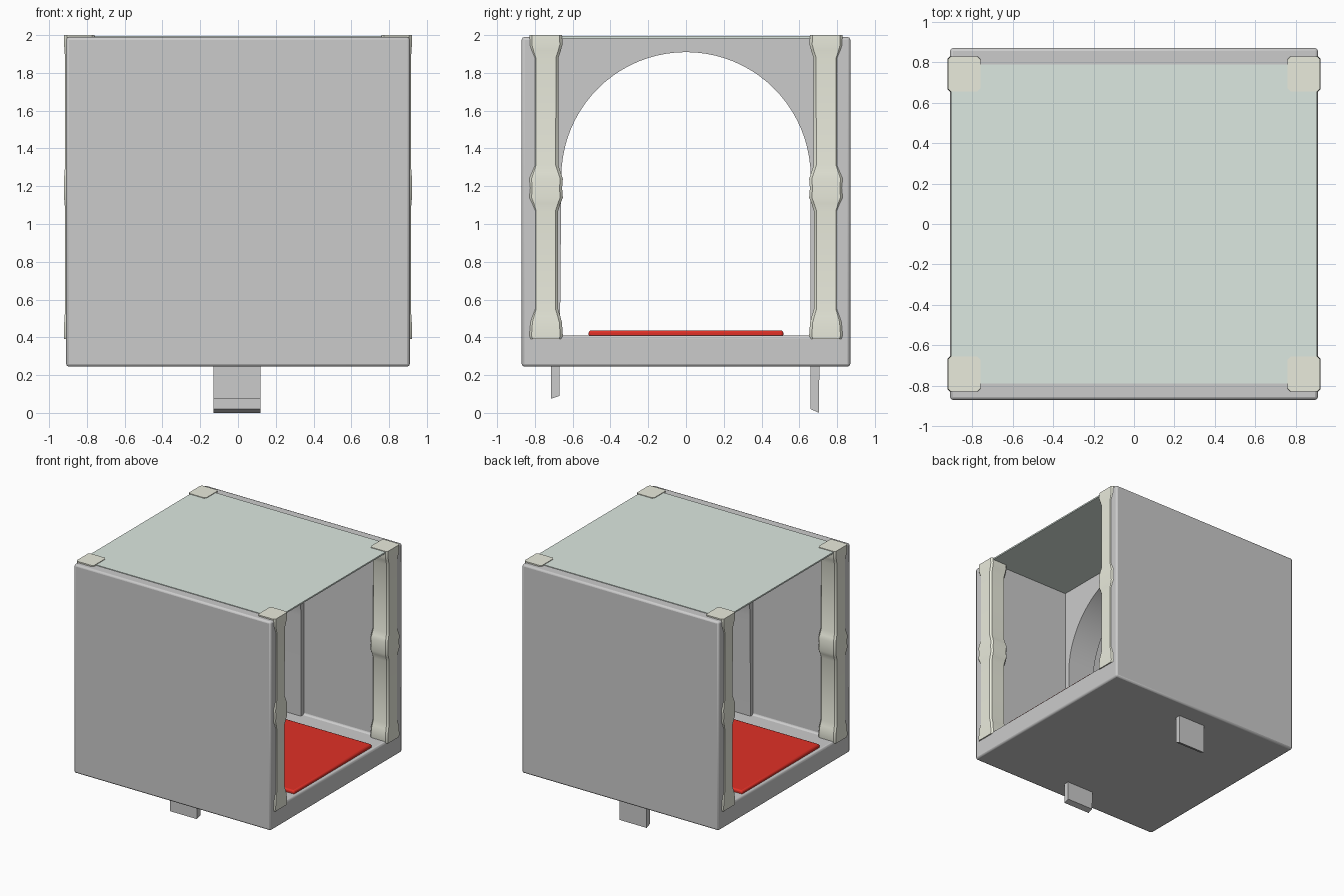
import bpy, bmesh
from math import pi, cos, sin

if "Cube" in bpy.data.objects:
    bpy.data.objects.remove(bpy.data.objects["Cube"])


def finish(name, bm, colour=None, bevel=0, segments=2):
    bmesh.ops.recalc_face_normals(bm, faces=bm.faces)
    mesh = bpy.data.meshes.new(name)
    bm.to_mesh(mesh)
    bm.free()
    ob = bpy.data.objects.new(name, mesh)
    bpy.context.collection.objects.link(ob)
    if colour:
        mat = bpy.data.materials.get(colour[0]) or bpy.data.materials.new(colour[0])
        mat.diffuse_color = colour[1]
        mat.use_nodes = True
        mat.node_tree.nodes["Principled BSDF"].inputs["Base Color"].default_value = mat.diffuse_color
        mesh.materials.append(mat)
    if bevel:
        mod = ob.modifiers.new("soft_edges", "BEVEL")
        mod.width = bevel
        mod.segments = segments
        mod.limit_method = "ANGLE"
    bpy.context.view_layer.objects.active = ob
    ob.select_set(True)
    bpy.ops.object.shade_smooth_by_angle()
    ob.select_set(False)
    return ob


def prism(name, outline, x0, x1, **kw):
    """Extrude a (y, z) outline along x."""
    bm = bmesh.new()
    face = bm.faces.new([bm.verts.new((x0, y, z)) for y, z in outline])
    new = bmesh.ops.extrude_face_region(bm, geom=[face])["geom"]
    bmesh.ops.translate(bm, vec=(x1 - x0, 0, 0),
                        verts=[v for v in new if isinstance(v, bmesh.types.BMVert)])
    return finish(name, bm, **kw)


def rect(y, z0, z1):
    return [(-y, z0), (y, z0), (y, z1), (-y, z1)]


CREAM = ("cream", (0.82, 0.83, 0.72, 1))
GREEN = ("pale_green", (0.72, 0.81, 0.75, 1))
RED = ("red", (0.75, 0.03, 0.02, 1))

# Thick U-shaped body: two side walls and floor
prism("body_shell", [(-.87, .245), (.87, .245), (.87, 1.99), (.70, 1.99),
                     (.70, .41), (-.70, .41), (-.70, 1.99), (-.87, 1.99)],
      -.91, .91, bevel=.015)

# Central arch whose feet reach below the floor
arc = [(.66 * cos(pi * i / 40), 1.25 + .66 * sin(pi * i / 40)) for i in range(41)]
prism("inner_arch", [(-.715, .075), (-.715, 1.985), (.71, 1.985), (.705, .0), (.66, .02)]
      + arc + [(-.67, .09)], -.13, .12)

# Thin roof panel and floor mat
prism("roof_panel", rect(.79, 1.983, 1.995), -.905, .905, colour=GREEN)
prism("floor_mat", rect(.515, .40, .437), -.88, .88, colour=RED, bevel=.012)

# Square corner posts with flared base, middle collar and cap: (z, half width)
PROFILE = [(.392, .085), (.41, .09), (.48, .085), (.51, .077), (.55, .065),
           (1.07, .065), (1.11, .078), (1.14, .09), (1.19, .086), (1.24, .09),
           (1.27, .08), (1.31, .066), (1.88, .067), (1.92, .08), (1.95, .088), (2.0, .086)]


def post(name, cx, cy):
    bm = bmesh.new()
    rings = []
    for z, h in PROFILE:
        hx = .075 + .25 * (h - .065)
        c = .014
        corners = [(hx - c, -h), (hx, c - h), (hx, h - c), (hx - c, h),
                   (c - hx, h), (-hx, h - c), (-hx, c - h), (c - hx, -h)]
        rings.append([bm.verts.new((cx + x, cy + y, z)) for x, y in corners])
    for a, b in zip(rings, rings[1:]):
        for i in range(8):
            j = (i + 1) % 8
            bm.faces.new((a[i], a[j], b[j], b[i]))
    bm.faces.new(rings[0])
    bm.faces.new(rings[-1])
    finish(name, bm, CREAM)


for sx, end in ((1, "right"), (-1, "left")):
    for sy, side in ((1, "back"), (-1, "front")):
        post(f"post_{side}_{end}", sx * .84, sy * .742)
